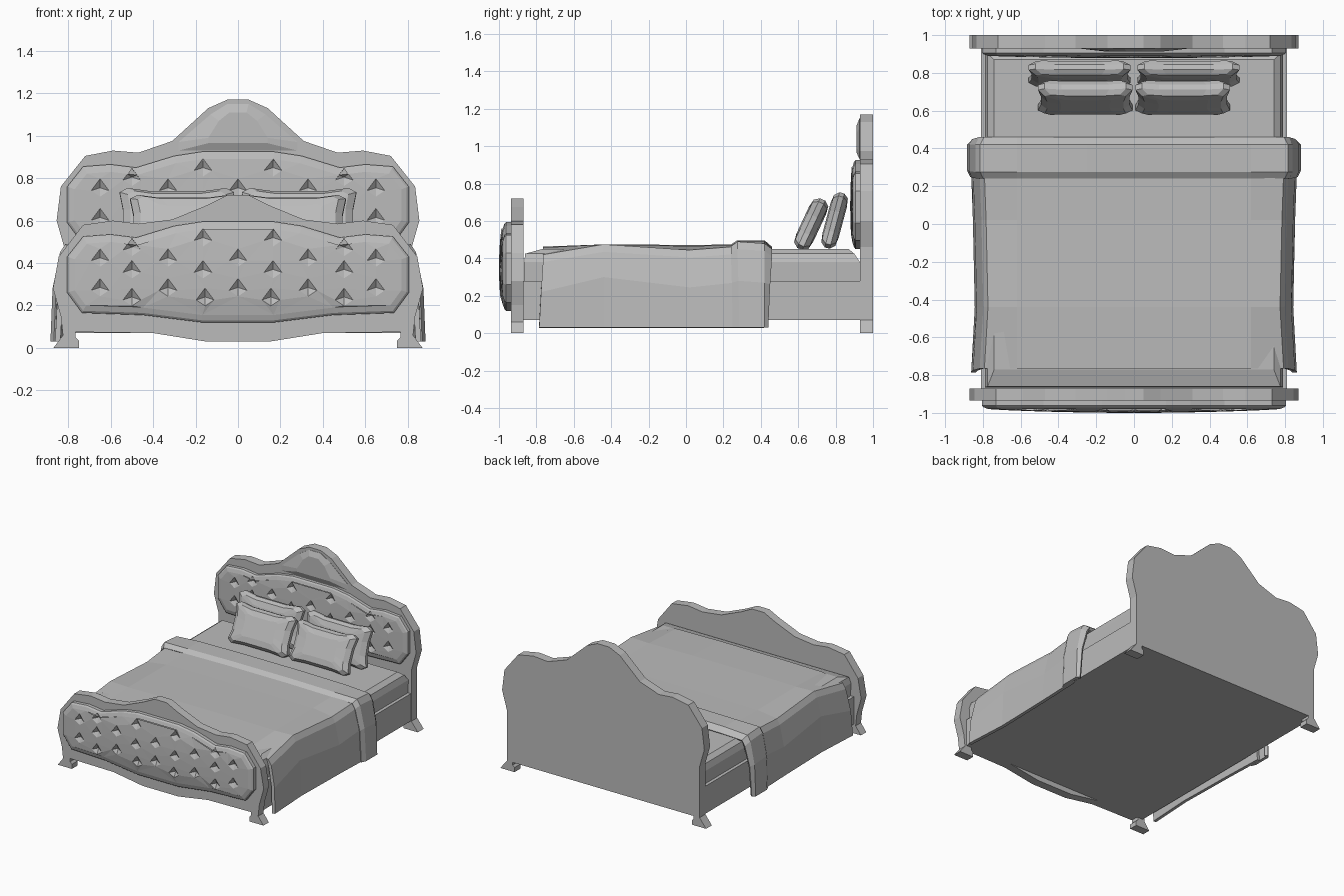
import bpy, bmesh, math
from mathutils import Vector, Matrix
from mathutils.geometry import delaunay_2d_cdt

old = bpy.data.objects.get("Cube")
if old:
    bpy.data.objects.remove(old, do_unlink=True)

grey = bpy.data.materials.new("soft grey")
grey.use_nodes = True
grey.diffuse_color = (0.5, 0.5, 0.5, 1)
grey.node_tree.nodes["Principled BSDF"].inputs["Base Color"].default_value = (0.5, 0.5, 0.5, 1)


def finish(name, bm):
    bmesh.ops.recalc_face_normals(bm, faces=bm.faces)
    mesh = bpy.data.meshes.new(name)
    bm.to_mesh(mesh)
    bm.free()
    mesh.materials.append(grey)
    ob = bpy.data.objects.new(name, mesh)
    bpy.context.collection.objects.link(ob)
    return ob


def bridge(bm, rings, closed=True):
    """Join successive rings of points with quads."""
    rows = [[bm.verts.new(p) for p in r] for r in rings]
    n = len(rows[0])
    for a, b in zip(rows, rows[1:]):
        for i in range(n if closed else n - 1):
            j = (i + 1) % n
            bm.faces.new((a[i], a[j], b[j], b[i]))
    return rows


def solid(name, rings):
    bm = bmesh.new()
    rows = bridge(bm, rings)
    bm.faces.new(rows[0])
    bm.faces.new(rows[-1])
    return finish(name, bm)


def mirrored(half):
    """Close a right-hand outline with its mirror image."""
    return half + [(-x, z) for x, z in reversed(half)]


def at_y(outline, y):
    return [(x, y, z) for x, z in outline]


def shrink(outline, d):
    """Move an outline inward by d."""
    pts, out = [Vector(p) for p in outline], []
    for i, p in enumerate(pts):
        a, b = (p - pts[i - 1]).normalized(), (pts[(i + 1) % len(pts)] - p).normalized()
        t = (a + b).normalized()
        out.append(tuple(p + Vector((t.y, -t.x)) * d / max(0.6, t.dot(a))))
    return out


# Headboard and footboard: scalloped slabs with flared feet
foot = [(0.87, 0.0), (0.75, 0.0), (0.75, 0.035), (0.765, 0.05)]
head = mirrored([(0.05, 1.17), (0.14, 1.13), (0.31, 0.975), (0.47, 0.92), (0.59, 0.93),
                 (0.72, 0.905), (0.835, 0.76), (0.855, 0.6), (0.815, 0.46), (0.815, 0.07)]
                + foot + [(0.765, 0.07)])
tail = mirrored([(0.05, 0.72), (0.14, 0.675), (0.31, 0.605), (0.47, 0.585), (0.59, 0.6),
                 (0.73, 0.58), (0.845, 0.43), (0.872, 0.28), (0.835, 0.15), (0.825, 0.06)]
                + foot + [(0.765, 0.075), (0.4, 0.07), (0.15, 0.03)])
solid("headboard", [at_y(head, 0.93), at_y(head, 1.0)])
solid("footboard", [at_y(tail, -0.935), at_y(tail, -0.87)])

# Carved crest on the headboard
crest = mirrored([(0.05, 1.15), (0.13, 1.1), (0.28, 0.97), (0.28, 0.93)])
core = mirrored([(0.04, 1.11), (0.09, 1.07), (0.14, 0.99), (0.14, 0.965)])
solid("headboard_crest", [at_y(crest, 0.935), at_y(crest, 0.928), at_y(core, 0.912)])

# Tufted upholstered panels: rim rings plus a domed cushion with button pits
panel = mirrored([(0.17, 0.595), (0.3, 0.575), (0.48, 0.52), (0.6, 0.535), (0.73, 0.525),
                  (0.805, 0.43), (0.805, 0.26), (0.735, 0.165), (0.45, 0.155), (0.17, 0.12)])
rows_of_buttons = [(0.52, (0.165,)), (0.475, (0.5,)), (0.425, (0, 0.33, 0.65)),
                   (0.37, (0.165, 0.5)), (0.285, (0, 0.33, 0.65)), (0.24, (0.155, 0.5))]
buttons = [(s * x, z) for z, xs in rows_of_buttons for x in xs for s in ((1, -1) if x else (1,))]


def tufted_panel(name, y, lift, rim, dome):
    bm = bmesh.new()
    raised = shrink(panel, 0.01)
    inner = shrink(panel, 0.035)
    rings = [(panel, y + 0.005), (panel, y - rim * 0.6), (raised, y - rim * 0.8), (inner, y - rim)]
    bridge(bm, [[(x, d, z + lift) for x, z in o] for o, d in rings])
    n, r = len(inner), 0.042
    pts = [Vector(p) for p in inner]
    for x, z in buttons:
        pts += [Vector(p) for p in ((x, z), (x + r, z - r / 3), (x, z + r), (x - r, z - r / 3), (x, z - r))]
    spokes = [(n + 5 * k + a, n + 5 * k + b) for k in range(len(buttons))
              for a, b in ((1, 2), (2, 3), (3, 4), (4, 1))]
    border = [(i, (i + 1) % n) for i in range(n)]
    vs, _, fs, origin, _, _ = delaunay_2d_cdt(pts, border + spokes, [], 1, 1e-5)
    made = []
    for v, src in zip(vs, origin):
        edge = any(i < n for i in src)
        pit = any(i >= n and (i - n) % 5 == 0 for i in src)
        bulge = 0 if edge else dome * (1 - (v.x / 0.8) ** 2) * (1 - ((v.y - 0.35) / 0.27) ** 2)
        made.append(bm.verts.new((v.x, y - rim - bulge + (0.022 if pit else 0), v.y + lift)))
    for f in fs:
        bm.faces.new([made[i] for i in f])
    bmesh.ops.remove_doubles(bm, verts=bm.verts, dist=1e-4)
    finish(name, bm)


tufted_panel("headboard_cushion", 0.93, 0.33, 0.04, 0.012)
tufted_panel("footboard_cushion", -0.935, 0, 0.045, 0.02)


# Bed base and mattress
def slab(x, y0, y1, z):
    return [(x, y0, z), (x, y1, z), (-x, y1, z), (-x, y0, z)]


solid("bed_base", [slab(0.81, -0.88, 0.94, 0.07), slab(0.81, -0.88, 0.94, 0.28)])
solid("mattress", [slab(0.785, -0.865, 0.93, 0.27), slab(0.79, -0.865, 0.93, 0.38),
                   slab(0.775, -0.86, 0.9, 0.425), slab(0.74, -0.77, 0.87, 0.45)])


# Blanket and folded band: draped sections along the bed
def drape(name, sections, thick):
    rings = []
    for y, lean, width, mid, shoulder, top in sections:
        half = [(0.25, y, top), (0.62, y, top - 0.005), (width - 0.07, y, shoulder + 0.02),
                (width - 0.045, y, shoulder - 0.02), (width - 0.01, y - lean / 2, mid),
                (width, y - lean, 0.03)]
        rings.append([(-a, b, c) for a, b, c in reversed(half)] + half)
    bm = bmesh.new()
    bridge(bm, rings, closed=False)
    ob = finish(name, bm)
    mod = ob.modifiers.new("thickness", "SOLIDIFY")
    mod.thickness, mod.offset = thick, -1
    # Keep the cloth facing outward before it is thickened
    up = max(ob.data.polygons, key=lambda p: p.center.z)
    if up.normal.z < 0:
        ob.data.flip_normals()


drape("blanket", [(-0.765, 0.02, 0.862, 0.22, 0.40, 0.463), (-0.44, 0, 0.843, 0.3, 0.455, 0.475),
                  (0.02, 0, 0.853, 0.245, 0.425, 0.472), (0.35, 0, 0.865, 0.28, 0.45, 0.475)], 0.025)
drape("blanket_fold", [(0.24, -0.01, 0.868, 0.27, 0.445, 0.474), (0.275, -0.01, 0.884, 0.28, 0.47, 0.497),
                       (0.42, 0, 0.884, 0.27, 0.46, 0.497), (0.46, 0.02, 0.865, 0.26, 0.43, 0.462)], 0.025)


# Pillows: pinched cushions leaning on the headboard
def pillow(name, x, y, z, w, h, t, lean):
    shape = [(0.5, 0.88), (0.86, 0.97), (1, 0.84), (0.94, 0.3), (0.94, -0.4),
             (1, -0.86), (0.86, -1), (0.45, -0.95)]
    outline = mirrored(shape)
    layers = [(0.55, 1), (0.86, 0.85), (1, 0.3), (1, -0.3), (0.86, -0.85), (0.55, -1)]
    ob = solid(name, [[(a * s * w, d * t, b * s * h) for a, b in outline] for s, d in layers])
    ob.data.transform(Matrix.Translation((x, y, z)) @ Matrix.Rotation(-lean, 4, "X"))


for side, s in (("left", 1), ("right", -1)):
    pillow(side + "_front_pillow", s * 0.258, 0.67, 0.585, 0.25, 0.148, 0.05, math.radians(25))
    pillow(side + "_back_pillow", s * 0.288, 0.795, 0.605, 0.27, 0.155, 0.045, math.radians(15))
